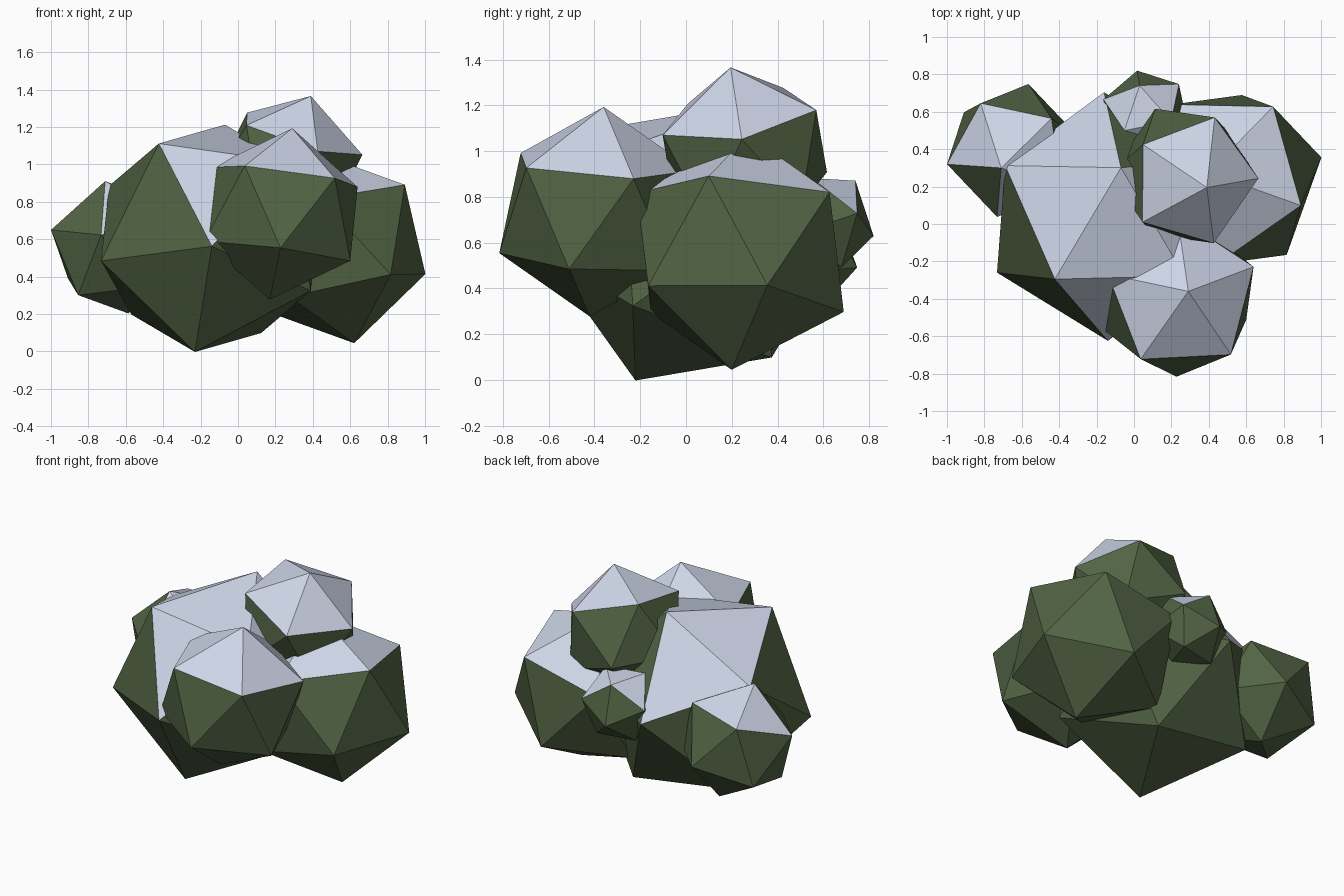
import bpy, bmesh
from mathutils import Vector, Matrix

if "Cube" in bpy.data.objects:
    bpy.data.objects.remove(bpy.data.objects["Cube"])


def material(name, colour):
    m = bpy.data.materials.new(name)
    m.diffuse_color = (*colour, 1)
    m.use_nodes = True
    m.node_tree.nodes["Principled BSDF"].inputs["Base Color"].default_value = m.diffuse_color
    return m


LEAF = material("leaf_green", (0.085, 0.127, 0.058))
SNOW = material("snow_white", (0.61, 0.665, 0.80))


def clump(name, centre, radius, pole, side, snow_limit=0.52):
    """Tilted icosahedron: pole points at one vertex, side towards a neighbour.
    Faces pointing up more than snow_limit carry snow."""
    z = Vector(pole).normalized()
    s = Vector(side)
    x = (s - z * s.dot(z)).normalized()
    rot = Matrix((x, z.cross(x), z)).transposed().to_4x4()

    bm = bmesh.new()
    bmesh.ops.create_icosphere(bm, subdivisions=1, radius=radius)
    bm.transform(rot)
    bm.normal_update()
    for f in bm.faces:
        f.smooth = False
        f.material_index = 1 if f.normal.z > snow_limit else 0
    mesh = bpy.data.meshes.new(name)
    bm.to_mesh(mesh)
    bm.free()
    mesh.materials.append(LEAF)
    mesh.materials.append(SNOW)
    obj = bpy.data.objects.new(name, mesh)
    obj.location = centre
    bpy.context.collection.objects.link(obj)


# Main body of the bush
clump("main_clump", (-0.15, 0.04, 0.605), 0.666,
      (0.08, 0.26, 0.605), (-0.27, -0.33, 0.505))
# Front and right masses
clump("front_clump", (0.23, -0.39, 0.735), 0.463,
      (0.06, 0.03, 0.455), (0.29, -0.31, 0.195))
clump("right_clump", (0.51, 0.237, 0.557), 0.526,
      (-0.11, 0.037, 0.507), (0.38, -0.137, 0.338))
# Crown on top
clump("top_clump", (0.27, 0.257, 0.989), 0.40,
      (0.119, -0.062, 0.376), (0.39, -0.012, 0.056))
# Smaller outgrowths at the left and back
clump("left_clump", (-0.648, 0.393, 0.557), 0.371,
      (-0.062, -0.093, 0.353), (-0.352, -0.073, 0.093), snow_limit=0.61)
clump("back_clump", (0.063, 0.589, 0.685), 0.242,
      (-0.033, 0.151, 0.185), (0.177, 0.161, 0.045))
